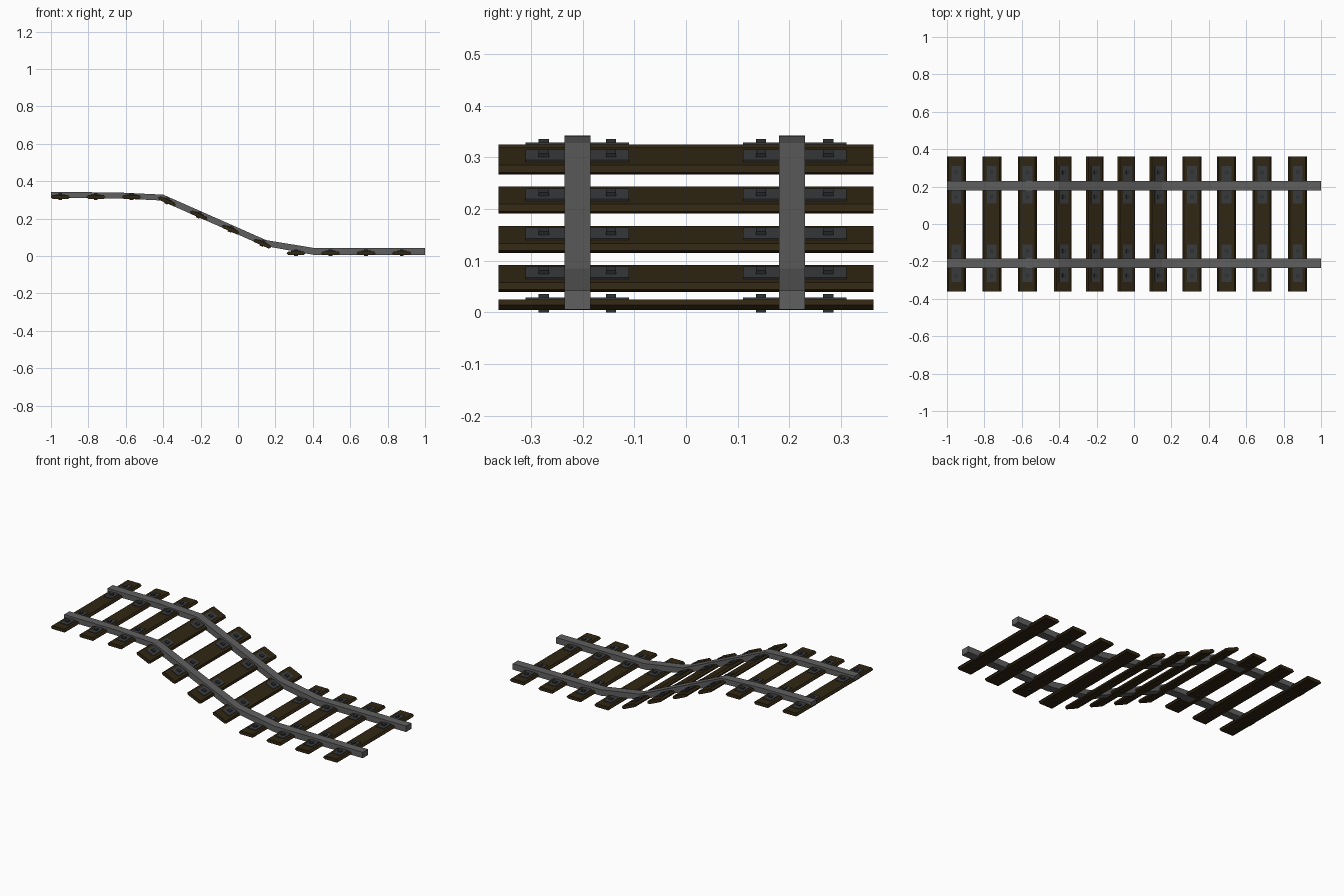
import bpy, math
from mathutils import Matrix

if "Cube" in bpy.data.objects:
    bpy.data.objects.remove(bpy.data.objects["Cube"])


def material(name, color):
    m = bpy.data.materials.new(name)
    m.diffuse_color = (*color, 1)
    m.use_nodes = True
    m.node_tree.nodes["Principled BSDF"].inputs["Base Color"].default_value = m.diffuse_color
    return m


WOOD = material("dark wood", (0.030, 0.019, 0.006))
STEEL = material("rail steel", (0.115, 0.115, 0.115))
PLATE = material("plate iron", (0.040, 0.042, 0.045))
BOLT = material("bolt iron", (0.028, 0.032, 0.034))


def prism(name, profile, y0, y1, mat, matrix=Matrix()):
    """Extrude an x-z outline along y."""
    n = len(profile)
    verts = [(x, y, z) for y in (y0, y1) for x, z in profile]
    faces = [tuple(range(n)), tuple(range(2 * n - 1, n - 1, -1))]
    faces += [(i, i + n, (i + 1) % n + n, (i + 1) % n) for i in range(n)]
    me = bpy.data.meshes.new(name)
    me.from_pydata(verts, [], faces)
    me.materials.append(mat)
    ob = bpy.data.objects.new(name, me)
    ob.matrix_world = matrix
    bpy.context.collection.objects.link(ob)
    return ob


def rect(w, z0, z1):
    return [(-w, z0), (w, z0), (w, z1), (-w, z1)]


# Rails: one bent bar on each side
top = [(-1, .342), (-.65, .340), (-.40, .328), (.15, .085), (.41, .042), (1, .042)]
bottom = [(-1, .310), (-.65, .308), (-.415, .297), (.135, .055), (.405, .006), (1, .006)]
for side, y in (("left", -.21), ("right", .205)):
    # Built as strips so the concave outline stays clean
    n = len(top)
    verts = []
    for (xt, zt), (xb, zb) in zip(top, bottom):
        verts += [(xb, y - .025, zb), (xb, y + .025, zb),
                  (xt, y + .025, zt), (xt, y - .025, zt)]
    faces = [(0, 3, 2, 1), tuple(range(4 * n - 4, 4 * n))]
    for k in range(0, 4 * n - 4, 4):
        faces += [(k + i, k + (i + 1) % 4, k + 4 + (i + 1) % 4, k + 4 + i) for i in range(4)]
    me = bpy.data.meshes.new(side + "_rail")
    me.from_pydata(verts, [], faces)
    me.materials.append(STEEL)
    bpy.context.collection.objects.link(bpy.data.objects.new(side + "_rail", me))

# Ties with plates and bolts: (x, centre z, tilt in degrees)
ties = [(-.95, .315, 0), (-.76, .315, 0), (-.57, .315, 0),
        (-.38, .2925, 23.8), (-.21, .217, 23.8), (-.04, .1415, 23.8), (.13, .066, 23.8),
        (.31, .015, 0), (.495, .015, 0), (.685, .015, 0), (.875, .015, 0)]
tie_outline = [(-.042, -.010), (.042, -.010), (.051, -.001),
               (.042, .010), (-.042, .010), (-.051, -.001)]
for x, z, tilt in ties:
    m = Matrix.Translation((x, 0, z)) @ Matrix.Rotation(math.radians(tilt), 4, 'Y')
    prism("tie", tie_outline, -.362, .362, WOOD, m)
    for s in (-1, 1):
        prism("plate", rect(.026, .002, .0135), s * .21 - .10, s * .21 + .10, PLATE, m)
        for d in (-.065, .065):
            c = s * .21 + d
            prism("bolt", rect(.010, -.015, .0205), c - .010, c + .010, BOLT, m)
